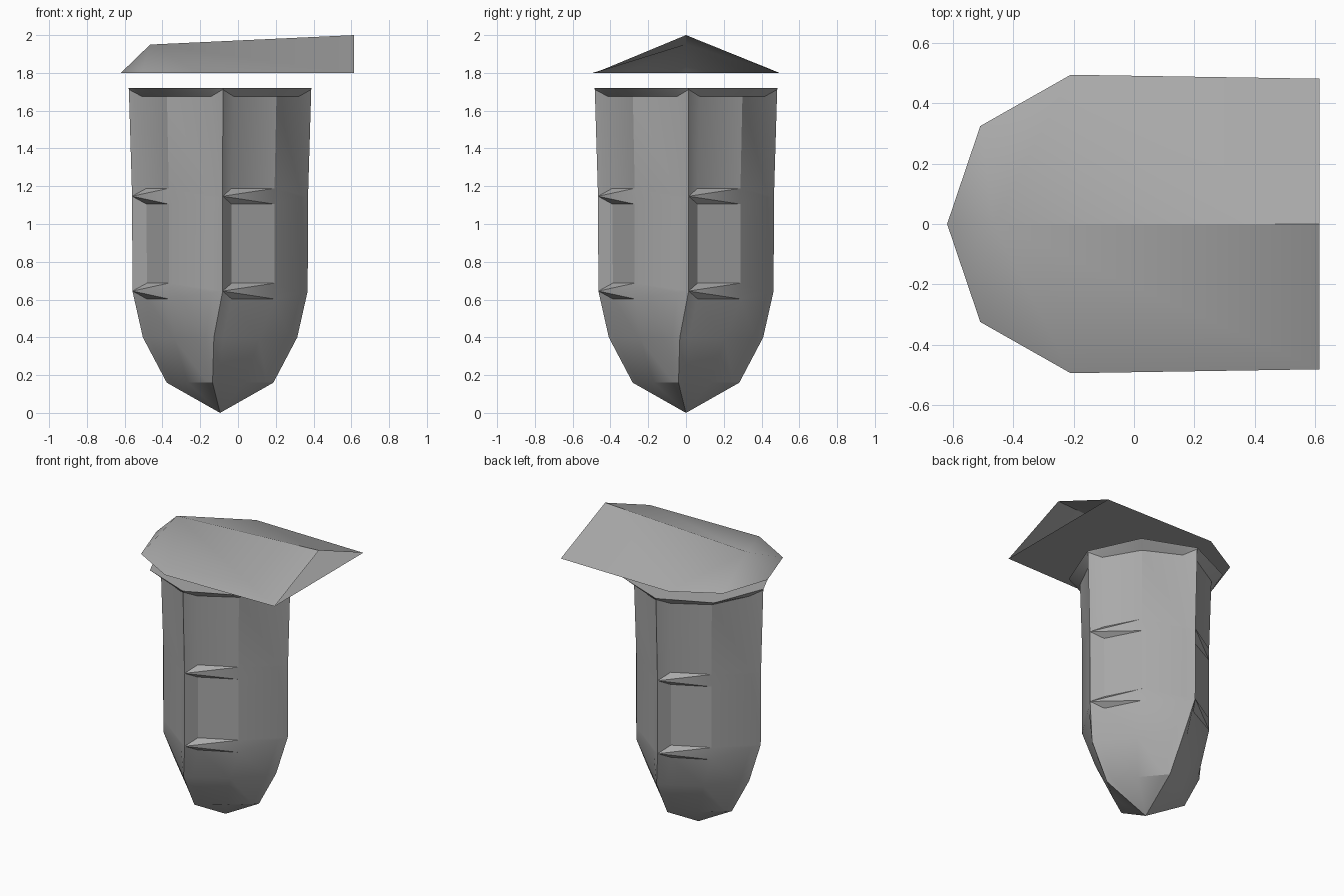
import bpy, bmesh, math
from mathutils import Vector

cube = bpy.data.objects.get("Cube")
if cube:
    bpy.data.objects.remove(cube)

grey = bpy.data.materials.new("plain grey")
grey.use_nodes = True
grey.diffuse_color = (0.4, 0.4, 0.4, 1)
grey.node_tree.nodes["Principled BSDF"].inputs["Base Color"].default_value = (0.4, 0.4, 0.4, 1)


def finish(name, bm, angle):
    mesh = bpy.data.meshes.new(name)
    bm.to_mesh(mesh)
    bm.free()
    obj = bpy.data.objects.new(name, mesh)
    bpy.context.collection.objects.link(obj)
    mesh.materials.append(grey)
    bpy.ops.object.select_all(action='DESELECT')
    obj.select_set(True)
    bpy.context.view_layer.objects.active = obj
    bpy.ops.object.shade_smooth_by_angle(angle=math.radians(angle))


# One quarter of a ring: corner, point beside it, bulging middle, point before next corner
def quarter(rc, zc, m, zm, left=None, right=None):
    corner, middle, nxt = Vector((rc, 0, zc)), Vector((m, m, zm)), Vector((0, rc, zc))
    p = Vector((*left, zm)) if left else corner.lerp(middle, 0.2)
    q = Vector((*right, zm)) if right else nxt.lerp(middle, 0.2)
    return [corner, p, middle, q]


# A thin wedge-shaped band between recessed panels
def band(z, r, m):
    up, low = z + 0.042, z - 0.042
    notch = (r - 0.075, 0.05)
    return [(quarter(r, z, m, up, notch), 0.03), (quarter(r, z, m, up), 0.03),
            (quarter(r, z, m, low), 0.03), (quarter(r, z, m, low, notch), 0.03)]


# Body: stacked four-cornered rings with a slight twist
rings = [(quarter(0.485, 1.72, 0.34, 1.72), 0.03),
         (quarter(0.483, 1.712, 0.29, 1.675, (0.415, 0.06), (0.06, 0.415)), 0.03)]
rings += band(1.147, 0.466, 0.28) + band(0.645, 0.464, 0.28)
rings += [(quarter(0.41, 0.4, 0.225, 0.39), -0.08),
          (quarter(0.285, 0.16, 0.15, 0.16), -0.14)]
centre_x = -0.095
bm = bmesh.new()
loops = []
for points, twist in rings:
    loop = []
    for k in range(4):
        a = k * math.pi / 2 + twist
        for p in points:
            loop.append(bm.verts.new((centre_x + p.x * math.cos(a) - p.y * math.sin(a),
                                      p.x * math.sin(a) + p.y * math.cos(a), p.z)))
    loops.append(loop)
n = len(loops[0])
for upper, lower in zip(loops, loops[1:]):
    for i in range(n):
        j = (i + 1) % n
        bm.faces.new((upper[i], lower[i], lower[j], upper[j]))
tip = bm.verts.new((centre_x, 0, 0))
for i in range(n):
    bm.faces.new((loops[-1][i], tip, loops[-1][(i + 1) % n]))
bm.faces.new(loops[0])
bmesh.ops.remove_doubles(bm, verts=bm.verts, dist=0.0005)
bmesh.ops.recalc_face_normals(bm, faces=bm.faces)
finish("body", bm, 30)

# Roof: low ridge over a flat base, pointed at one end and open at the other
bm = bmesh.new()
half = [(-0.51, 0.325), (-0.21, 0.495), (0.615, 0.482)]
outline = [(x, -y) for x, y in reversed(half)] + [(-0.62, 0)] + half
eave = [bm.verts.new((x, y, 1.8)) for x, y in outline]
peak = bm.verts.new((-0.465, 0, 1.95))
ridge_end = bm.verts.new((0.615, 0, 2))
for a, b in zip(eave[1:], eave[2:-1]):
    bm.faces.new((a, peak, b))
bm.faces.new((eave[0], ridge_end, peak, eave[1]))
bm.faces.new((eave[-2], peak, ridge_end, eave[-1]))
bm.faces.new(eave)
bmesh.ops.recalc_face_normals(bm, faces=bm.faces)
finish("roof", bm, 40)
